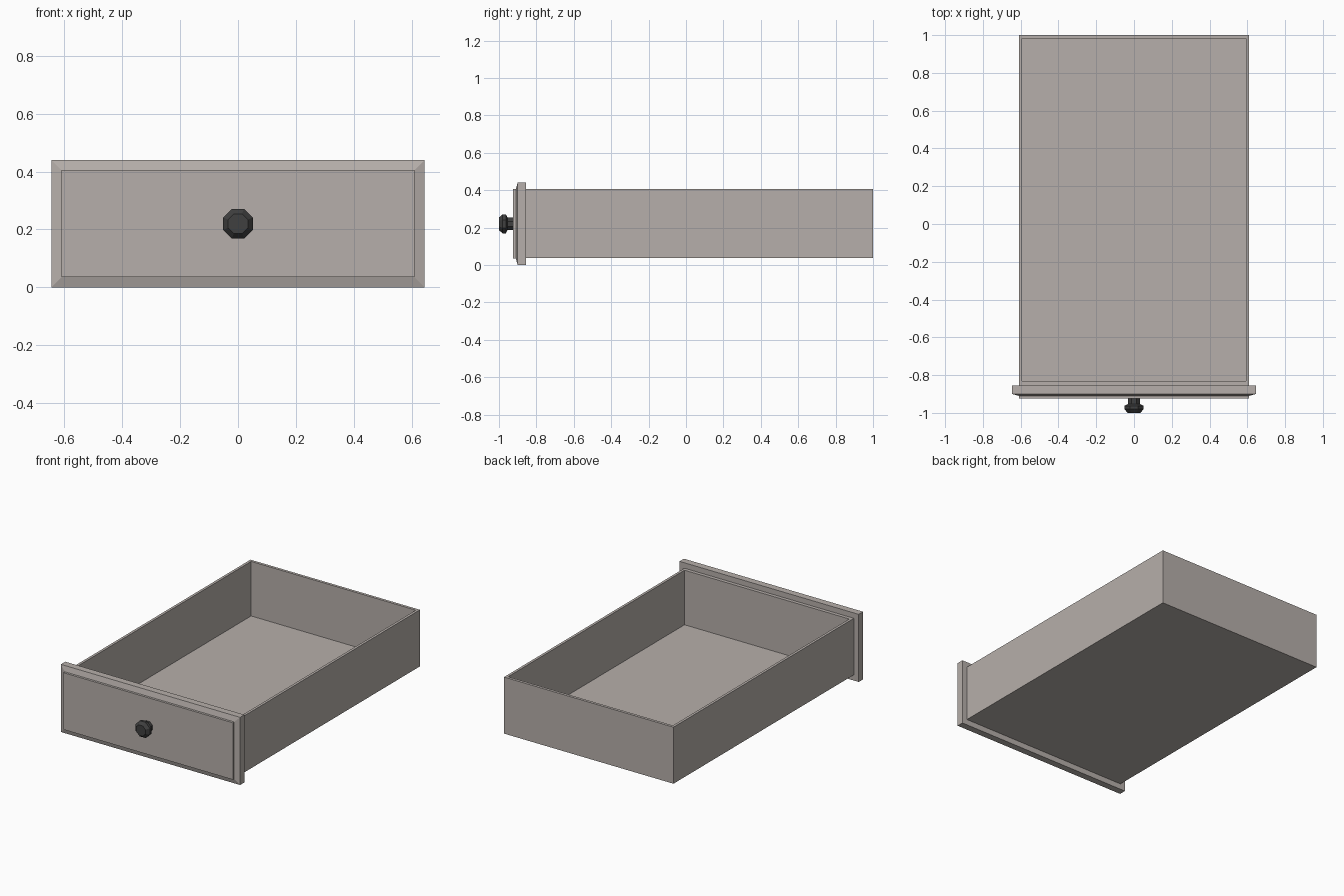
import bpy, bmesh, math

if "Cube" in bpy.data.objects:
    bpy.data.objects.remove(bpy.data.objects["Cube"])

def material(name, col):
    m = bpy.data.materials.new(name)
    m.diffuse_color = (*col, 1)
    m.use_nodes = True
    m.node_tree.nodes["Principled BSDF"].inputs["Base Color"].default_value = m.diffuse_color
    return m

wood = material("warm grey wood", (0.47, 0.43, 0.405))
metal = material("dark metal", (0.05, 0.05, 0.05))

def finish(name, bm, mat):
    bmesh.ops.recalc_face_normals(bm, faces=bm.faces)
    me = bpy.data.meshes.new(name)
    bm.to_mesh(me)
    bm.free()
    me.materials.append(mat)
    ob = bpy.data.objects.new(name, me)
    bpy.context.collection.objects.link(ob)
    return ob

def loft(name, rings, mat):
    """Join a list of equal-length vertex rings and cap both ends."""
    bm = bmesh.new()
    vs = [[bm.verts.new(p) for p in r] for r in rings]
    n = len(vs[0])
    for a, b in zip(vs, vs[1:]):
        for i in range(n):
            j = (i + 1) % n
            bm.faces.new((a[i], a[j], b[j], b[i]))
    bm.faces.new(vs[0])
    bm.faces.new(vs[-1])
    return finish(name, bm, mat)

# drawer box: open tray, walls turned inward at the rim and down to the floor
def level(x, y0, y1, z):
    return [(-x, y0, z), (x, y0, z), (x, y1, z), (-x, y1, z)]

loft("drawer_box", [level(0.61, -0.855, 1.0, 0.037), level(0.61, -0.855, 1.0, 0.405),
                    level(0.593, -0.832, 0.982, 0.405), level(0.593, -0.832, 0.982, 0.05)], wood)

# front panel: bevelled board with a raised centre field
ZC = 0.22
def rect(w, h, y):
    return [(-w, y, ZC - h), (w, y, ZC - h), (w, y, ZC + h), (-w, y, ZC + h)]

loft("front_panel", [rect(0.645, 0.22, -0.855), rect(0.645, 0.22, -0.9),
                     rect(0.61, 0.185, -0.91), rect(0.61, 0.185, -0.925)], wood)

# knob: eight-sided turned profile (flat-to-centre radius, y)
def octagon(r, y):
    R = r / math.cos(math.pi / 8)
    return [(R * math.cos((i + 0.5) * math.pi / 4), y, ZC + R * math.sin((i + 0.5) * math.pi / 4))
            for i in range(8)]

profile = [(0.033, -0.92), (0.033, -0.954), (0.051, -0.963), (0.051, -0.98), (0.034, -1.0)]
loft("knob", [octagon(r, y) for r, y in profile], metal)
